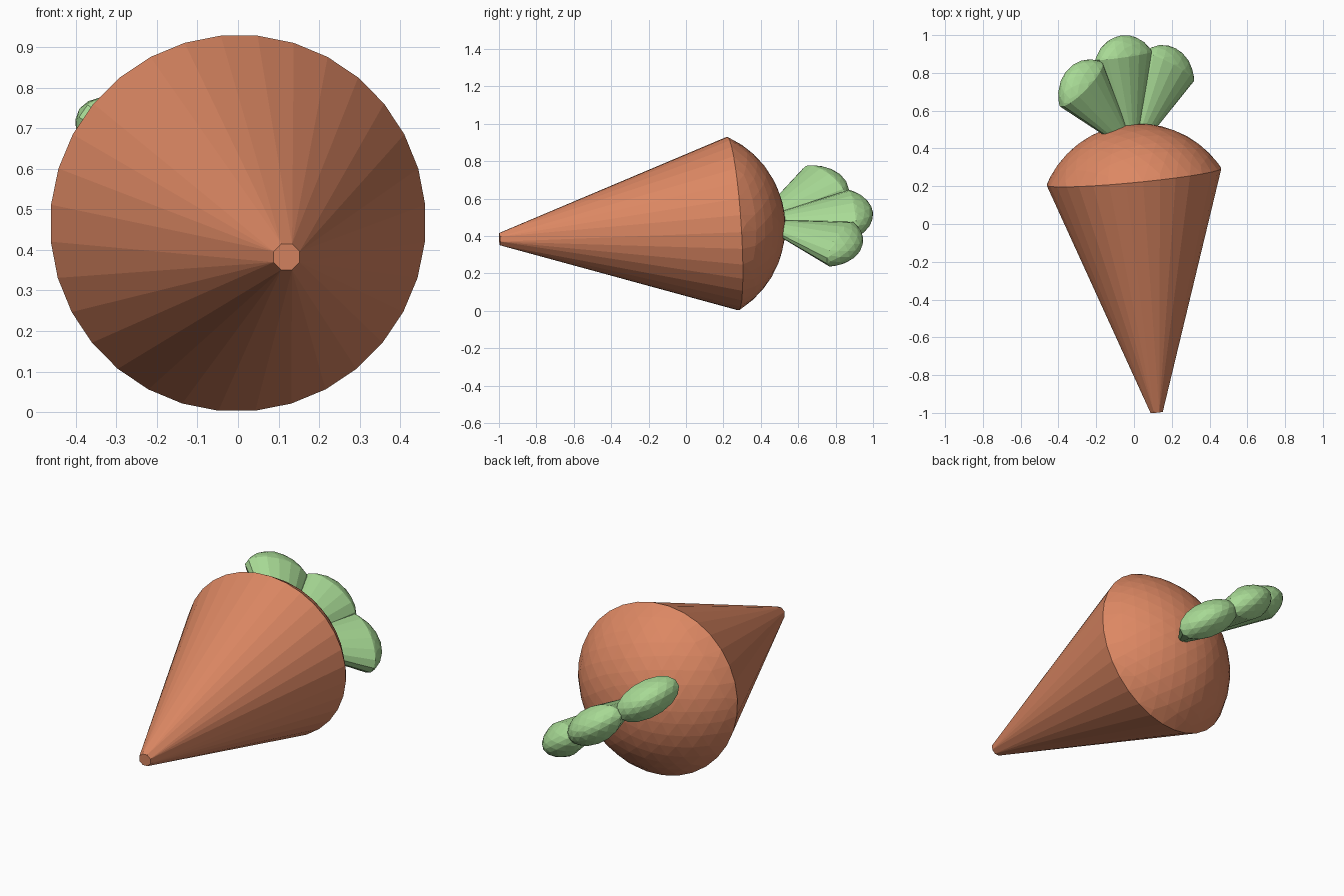
import bpy, bmesh
from math import cos, sin, tau
from mathutils import Vector, Matrix

if "Cube" in bpy.data.objects:
    bpy.data.objects.remove(bpy.data.objects["Cube"])


def material(name, color):
    m = bpy.data.materials.new(name)
    m.diffuse_color = (*color, 1)
    m.use_nodes = True
    m.node_tree.nodes["Principled BSDF"].inputs["Base Color"].default_value = m.diffuse_color
    return m


orange = material("orange", (0.72, 0.245, 0.125))
green = material("green", (0.39, 0.70, 0.30))


def capped_cone(name, tip, rim, normal, width, thick, tip_r, cap, sides, tip_sides, subdiv, mat):
    """Blunt cone from tip to rim, closed with a rounded cap; all convex, so hull it."""
    tip, rim = Vector(tip), Vector(rim)
    axis = rim - tip
    length = axis.length
    axis.normalize()
    n = Vector(normal)
    n = (n - axis * n.dot(axis)).normalized()
    w = n.cross(axis)
    bm = bmesh.new()
    # Rounded cap: top slice of a sphere through the unit-radius rim
    h = cap / width
    big_r = (1 + h * h) / (2 * h)
    bmesh.ops.create_icosphere(bm, subdivisions=subdiv, radius=big_r)
    pts = [v.co + Vector((0, 0, h - big_r)) for v in bm.verts]
    bm.clear()
    pts = [p for p in pts if p.z > 0.06]
    # Rim ring and small blunt tip ring
    for count, r, z in ((sides, 1, 0), (tip_sides, tip_r / width, -length / width)):
        pts += [Vector((r * cos(tau * (i + 0.5) / count), r * sin(tau * (i + 0.5) / count), z))
                for i in range(count)]
    for p in pts:
        bm.verts.new(rim + w * p.x * width + n * p.y * thick + axis * p.z * width)
    res = bmesh.ops.convex_hull(bm, input=bm.verts[:])
    bmesh.ops.delete(bm, geom=[v for v in bm.verts if not v.link_faces], context='VERTS')
    bmesh.ops.recalc_face_normals(bm, faces=bm.faces[:])
    me = bpy.data.meshes.new(name)
    bm.to_mesh(me)
    bm.free()
    me.materials.append(mat)
    ob = bpy.data.objects.new(name, me)
    bpy.context.collection.objects.link(ob)
    return ob


# Root body
capped_cone("carrot_root", (0.12, -0.997, 0.383), (0, 0.25, 0.466), (0, 0, 1),
            0.466, 0.466, 0.035, 0.28, 32, 8, 4, orange)

# Three flattened leaves fanning out from one point inside the crown
for side, rim in (("left", (-0.28, 0.74, 0.67)),
                  ("middle", (-0.055, 0.89, 0.52)),
                  ("right", (0.18, 0.83, 0.356))):
    capped_cone(side + "_leaf", (0, 0.38, 0.48), rim, (0.58, 0, 0.81),
                0.175, 0.095, 0.013, 0.11, 16, 8, 3, green)
